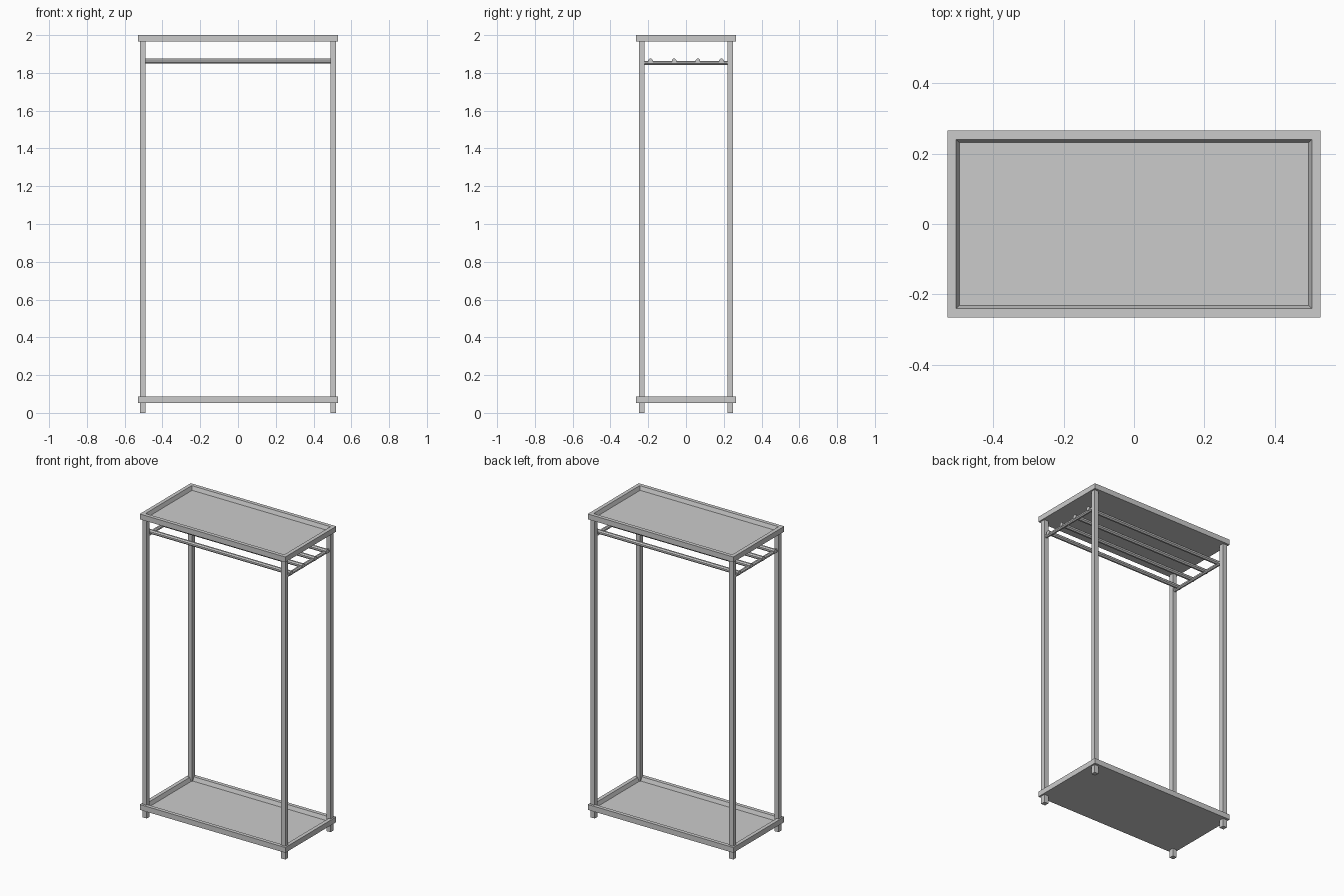
import bpy, bmesh
from math import pi
from mathutils import Matrix

if "Cube" in bpy.data.objects:
    bpy.data.objects.remove(bpy.data.objects["Cube"])


def make_object(name, bm):
    mesh = bpy.data.meshes.new(name)
    bm.to_mesh(mesh)
    bm.free()
    obj = bpy.data.objects.new(name, mesh)
    bpy.context.collection.objects.link(obj)
    return obj


def box(name, center, size):
    bm = bmesh.new()
    bmesh.ops.create_cube(bm, size=1, matrix=Matrix.Translation(center) @ Matrix.Diagonal((*size, 1)))
    return make_object(name, bm)


def rod(name, center, length, radius, axis):
    turn = Matrix.Rotation(pi / 2, 4, 'Y' if axis == 'X' else 'X')
    bm = bmesh.new()
    bmesh.ops.create_cone(bm, cap_ends=True, segments=8, radius1=radius, radius2=radius, depth=length,
                          matrix=Matrix.Translation(center) @ turn @ Matrix.Rotation(pi / 8, 4, 'Z'))
    return make_object(name, bm)


def tray(name, z):
    """Shallow tray: a slab with a recessed top and sloped inner walls."""
    bm = bmesh.new()
    bmesh.ops.create_cube(bm, size=1, matrix=Matrix.Translation((0, 0, z)) @ Matrix.Diagonal((1.06, 0.53, 0.035, 1)))
    top = max(bm.faces, key=lambda f: f.calc_center_median().z)
    bmesh.ops.inset_region(bm, faces=[top], thickness=0.035)
    bmesh.ops.inset_region(bm, faces=[top], thickness=0.013)
    for v in top.verts:
        v.co.z -= 0.025
    return make_object(name, bm)


# Trays
tray("top_tray", 1.9825)
tray("bottom_tray", 0.07)

# Legs and end rails
for sx, side in ((-1, "left"), (1, "right")):
    for sy, end in ((-1, "front"), (1, "back")):
        box(f"{end}_{side}_leg", (sx * 0.505, sy * 0.235, 0.985), (0.03, 0.03, 1.97))
    rod(f"{side}_end_rail", (sx * 0.505, 0, 1.853), 0.46, 0.012, 'Y')

# Hanging rods
for i in range(4):
    rod(f"hanging_rod_{i + 1}", (0, -0.1875 + i * 0.125, 1.862), 1.04, 0.014, 'X')
